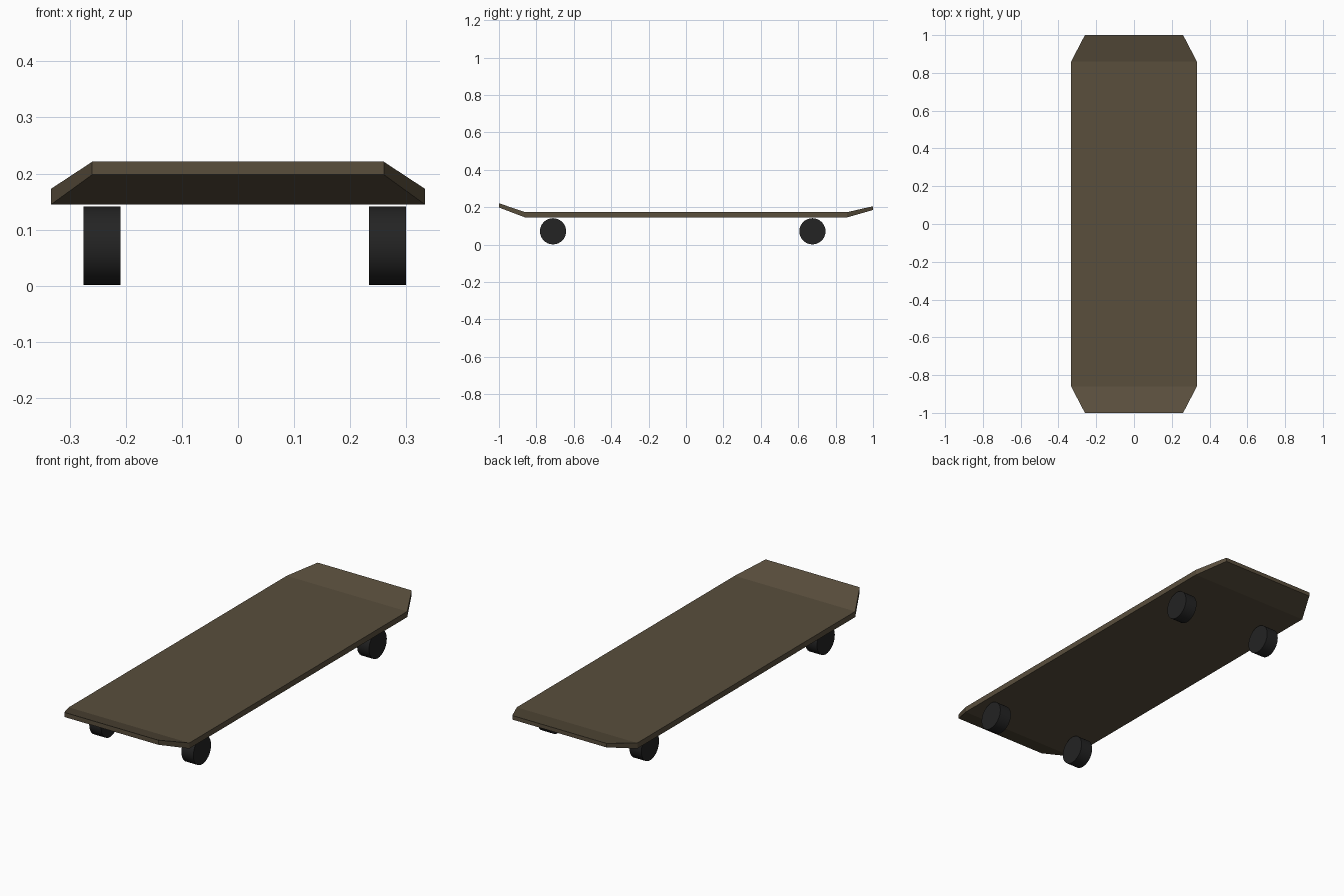
import bpy, bmesh, math

if "Cube" in bpy.data.objects:
    bpy.data.objects.remove(bpy.data.objects["Cube"])


def material(name, rgb):
    m = bpy.data.materials.new(name)
    m.diffuse_color = (*rgb, 1)
    m.use_nodes = True
    m.node_tree.nodes["Principled BSDF"].inputs["Base Color"].default_value = m.diffuse_color
    return m


wood = material("dark_wood", (0.10, 0.077, 0.046))
rubber = material("black_rubber", (0.017, 0.017, 0.017))

# Deck: cross-sections along y (y, half width, bottom z, top z), raised nose and tail
sections = [(-1.0, 0.26, 0.198, 0.221), (-0.86, 0.333, 0.145, 0.173),
            (0.86, 0.333, 0.145, 0.173), (1.0, 0.26, 0.185, 0.205)]
bm = bmesh.new()
rings = [[bm.verts.new(p) for p in ((-w, y, lo), (w, y, lo), (w, y, hi), (-w, y, hi))]
         for y, w, lo, hi in sections]
for a, b in zip(rings, rings[1:]):
    for i in range(4):
        j = (i + 1) % 4
        bm.faces.new((a[i], a[j], b[j], b[i]))
bm.faces.new(rings[0])
bm.faces.new(rings[-1])
bmesh.ops.recalc_face_normals(bm, faces=bm.faces)
mesh = bpy.data.meshes.new("deck")
bm.to_mesh(mesh)
bm.free()
deck = bpy.data.objects.new("deck", mesh)
bpy.context.collection.objects.link(deck)
mesh.materials.append(wood)

# Wheels: four short cylinders lying across the board
for end, y in (("front", -0.711), ("back", 0.676)):
    for side, x in (("left", -0.2425), ("right", 0.267)):
        bpy.ops.mesh.primitive_cylinder_add(vertices=32, radius=0.07, depth=0.066,
                                            location=(x, y, 0.071),
                                            rotation=(0, math.pi / 2, 0))
        wheel = bpy.context.object
        wheel.name = f"{end}_{side}_wheel"
        wheel.data.materials.append(rubber)
        bpy.ops.object.shade_smooth_by_angle(angle=math.radians(30))
